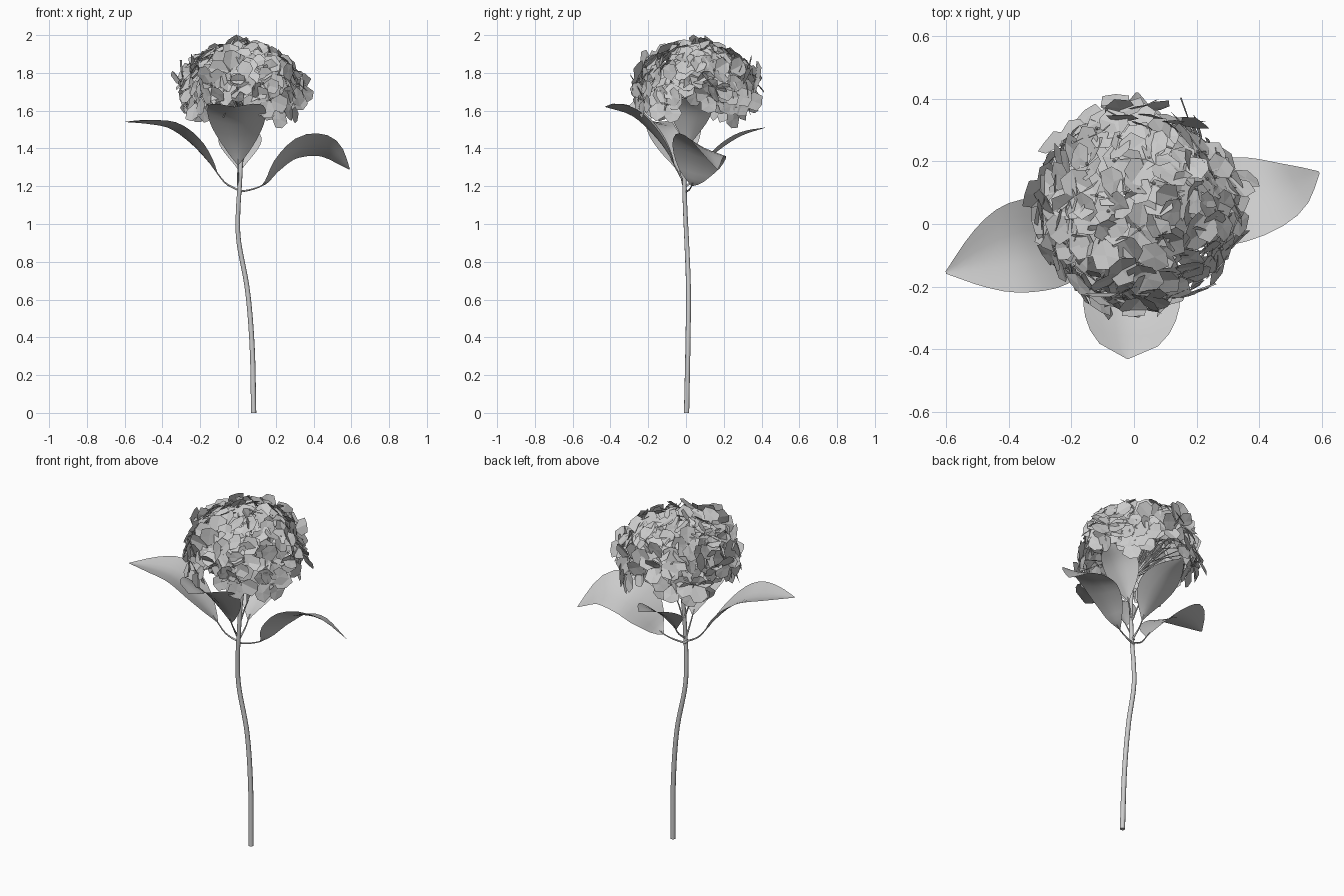
import bpy, bmesh, math, random
from mathutils import Vector, Matrix

if "Cube" in bpy.data.objects:
    bpy.data.objects.remove(bpy.data.objects["Cube"])

random.seed(7)

def mesh_object(name, bm, smooth):
    me = bpy.data.meshes.new(name)
    bm.to_mesh(me)
    bm.free()
    for p in me.polygons:
        p.use_smooth = smooth
    ob = bpy.data.objects.new(name, me)
    bpy.context.collection.objects.link(ob)
    return ob

def spline_point(pts, s):
    # Catmull-Rom sample along the control points, s in 0..1
    n = len(pts) - 1
    i = min(int(s * n), n - 1)
    t = s * n - i
    p1, p2 = pts[i], pts[i + 1]
    p0 = pts[i - 1] if i > 0 else p1 * 2 - p2
    p3 = pts[i + 2] if i + 2 <= n else p2 * 2 - p1
    return 0.5 * (2 * p1 + (p2 - p0) * t + (2 * p0 - 5 * p1 + 4 * p2 - p3) * t * t
                  + (3 * p1 - p0 - 3 * p2 + p3) * t ** 3)

def tubes(name, paths, radius, res):
    cu = bpy.data.curves.new(name, 'CURVE')
    cu.dimensions = '3D'
    cu.bevel_depth = radius
    cu.bevel_resolution = res
    cu.use_fill_caps = True
    for path in paths:
        sp = cu.splines.new('POLY')
        sp.points.add(len(path) - 1)
        for q, p in zip(sp.points, path):
            q.co = (*p[:3], 1)
            q.radius = p[3] if len(p) > 3 else 1
    ob = bpy.data.objects.new(name, cu)
    bpy.context.collection.objects.link(ob)

# Stem
stem = [Vector(p) for p in [(.083, .003, 0), (.075, .01, .35), (.05, .013, .65), (.005, .004, .9),
                            (0, -.003, 1.05), (.01, -.008, 1.22), (.02, 0, 1.42), (.03, .03, 1.62)]]
tubes("stem", [[(*spline_point(stem, i / 40), 1.0 - .25 * i / 40) for i in range(41)]], .014, 3)

# Leaves: path, half width, width peak shift, tip roundness, edge lift
def leaf(name, path, width, p, q, cup, start=.27, roll=0):
    pts = [Vector(v) for v in path]
    bm = bmesh.new()
    rows, cols = 14, 6
    flat = pts[-1] - pts[0]
    side0 = Vector((-flat.y, flat.x, 0)).normalized()
    grid = []
    for r in range(rows + 1):
        t = r / rows
        s = start + (1 - start) * t
        c = spline_point(pts, s)
        tan = (spline_point(pts, min(s + .01, 1)) - spline_point(pts, s - .02)).normalized()
        side = Matrix.Rotation(roll, 3, tan) @ side0
        up = tan.cross(side)
        w = max(width * max(math.sin(math.pi * t ** p), 0) ** q, .004)
        row = []
        for k in range(cols + 1):
            u = 2 * k / cols - 1
            row.append(bm.verts.new(c + side * w * u + up * w * cup * abs(u) ** 1.4))
        grid.append(row)
    for a, b in zip(grid, grid[1:]):
        for k in range(cols):
            bm.faces.new((a[k], a[k + 1], b[k + 1], b[k]))
    bmesh.ops.recalc_face_normals(bm, faces=bm.faces)
    mesh_object(name, bm, True)
    tubes(name + "_stalk", [[(*spline_point(pts, (start + .06) * i / 8), 1.1 - .07 * i) for i in range(9)]],
          .005, 2)

leaf("left_leaf", [(0, 0, 1.18), (-.07, -.02, 1.22), (-.14, -.035, 1.31), (-.24, -.06, 1.42),
                   (-.36, -.075, 1.505), (-.48, -.11, 1.53), (-.6, -.155, 1.54)], .15, 1.0, .95, .2)
leaf("right_leaf", [(0, 0, 1.17), (.08, .02, 1.185), (.15, .035, 1.22), (.22, .05, 1.31),
                    (.33, .07, 1.395), (.47, .105, 1.395), (.59, .165, 1.29)], .15, 1.1, .9, .1, roll=-.45)
leaf("front_leaf", [(0, 0, 1.2), (0, -.045, 1.28), (0, -.1, 1.38), (-.005, -.18, 1.48),
                    (-.01, -.29, 1.575), (-.02, -.43, 1.62)], .155, 1.7, .5, .3)
leaf("back_leaf", [(.01, 0, 1.2), (.01, .06, 1.25), (.01, .12, 1.34), (.01, .2, 1.41),
                   (.01, .3, 1.47), (.01, .42, 1.51)], .115, 1.1, .9, .2)
leaf("upper_right_leaf", [(.015, 0, 1.3), (.045, .01, 1.4), (.09, .025, 1.51), (.15, .04, 1.61),
                          (.24, .06, 1.68)], .11, 1.3, .8, .2)
leaf("upper_left_leaf", [(.01, 0, 1.32), (-.03, 0, 1.42), (-.08, 0, 1.52), (-.15, -.01, 1.62),
                         (-.23, -.02, 1.67)], .09, 1.2, .8, .2)

# Flower head: florets spread over a dome
centre = Vector((.015, .055, 1.67))
radii = Vector((.315, .325, .275))

def floret(bm, pos, normal, size):
    frame = normal.to_track_quat('Z', 'Y').to_matrix()
    turn = random.uniform(0, math.tau)
    for k in range(4):
        rot = frame @ Matrix.Rotation(turn + k * math.pi / 2, 3, 'Z') @ Matrix.Rotation(
            random.uniform(-.3, .2), 3, 'Y') @ Matrix.Rotation(random.uniform(-.35, .35), 3, 'X')
        h = random.uniform(-.08, .1)
        outline = [(.04, 0, 0), (.4, -.46, h), (.9, -.42, h * .5), (1.05, 0, -.05),
                   (.9, .42, h * .5), (.4, .46, h)]
        v = [bm.verts.new(pos + rot @ (Vector(o) * size)) for o in outline]
        mid = bm.verts.new(pos + rot @ (Vector((.6, 0, -.03)) * size))
        for i in range(6):
            bm.faces.new((v[i], v[(i + 1) % 6], mid))
    # Bead at the floret's middle
    bmesh.ops.create_icosphere(bm, subdivisions=1, radius=.006,
                               matrix=Matrix.Translation(pos + normal * .006))

bm = bmesh.new()
stalks = []
hub = Vector((.028, .025, 1.56))
count = 100
for i in range(count):
    cz = 1 - (i + .5) / count * 1.1
    a = i * math.pi * (3 - math.sqrt(5)) + random.uniform(-.15, .15)
    r = math.sqrt(1 - cz * cz)
    d = Vector((r * math.cos(a), r * math.sin(a), cz))
    pos = centre + d * radii * random.uniform(.86, 1.0)
    # Rim droops in four clumps, on the diagonals
    pos.z += .05 * math.cos(4 * a) * (1 - cz)
    n = (d + Vector([random.uniform(-.42, .42) for _ in range(3)])).normalized()
    floret(bm, pos, n, random.uniform(.085, .11))
    # Forked stalk: shared branch, then out to the floret
    if i % 2 == 0:
        b = round(a / (math.tau / 7)) * math.tau / 7
        fork = centre + Vector((math.cos(b) * r * .15, math.sin(b) * r * .15, cz * .08))
        stalks.append([(*hub, 1.6), (*fork, 1.2), (*pos, .7)])
mesh_object("florets", bm, False)
tubes("floret_stalks", stalks, .0028, 0)
